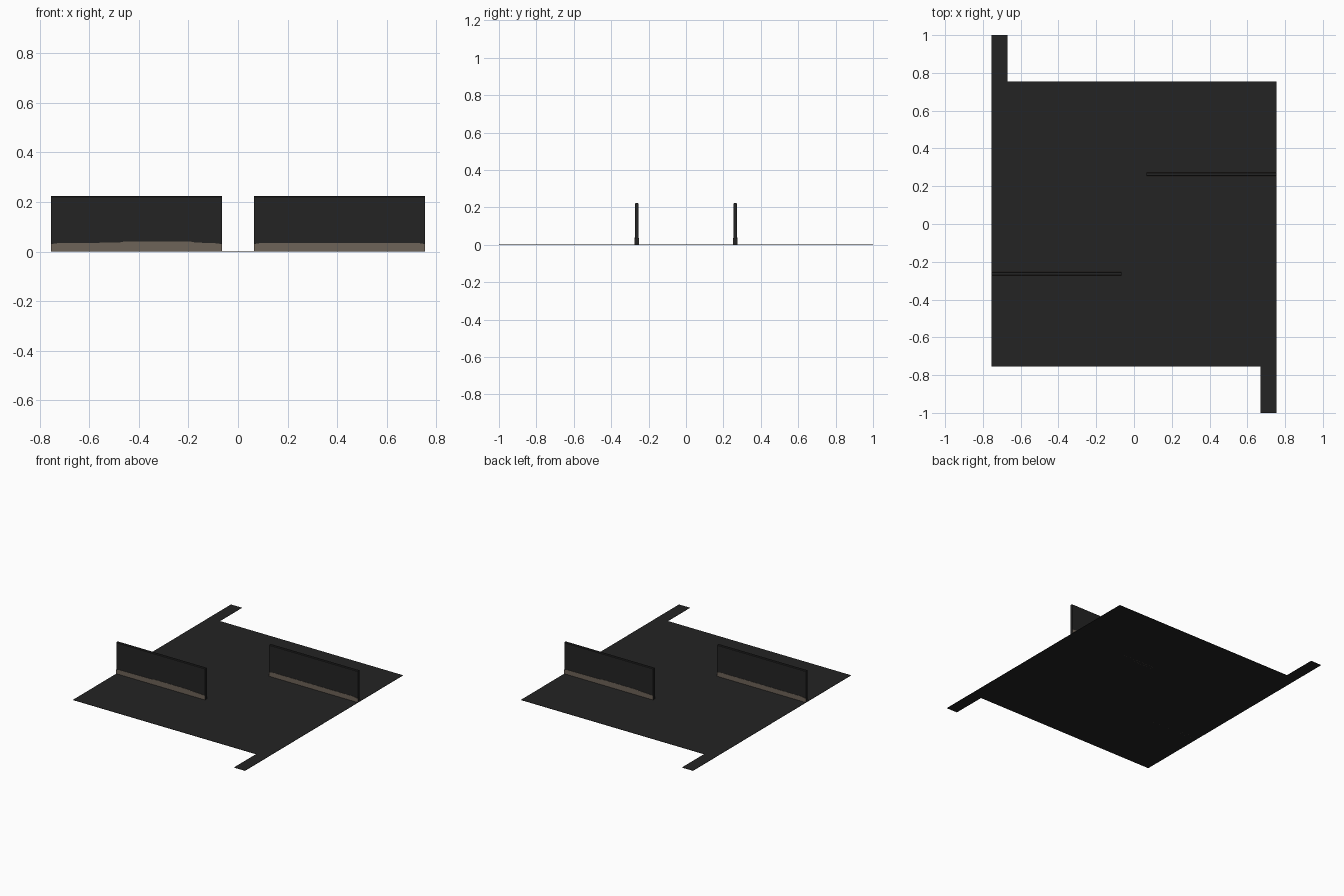
import bpy, bmesh
from mathutils import Matrix
from math import pi

if "Cube" in bpy.data.objects:
    bpy.data.objects.remove(bpy.data.objects["Cube"])


def material(name, rgb):
    m = bpy.data.materials.new(name)
    m.diffuse_color = (*rgb, 1)
    m.use_nodes = True
    m.node_tree.nodes["Principled BSDF"].inputs["Base Color"].default_value = m.diffuse_color
    return m


DARK = material("charcoal", (0.017, 0.017, 0.017))
DUST = material("dusty brown", (0.155, 0.125, 0.098))


def finish(name, bm, mat):
    bmesh.ops.recalc_face_normals(bm, faces=bm.faces)
    me = bpy.data.meshes.new(name)
    bm.to_mesh(me)
    bm.free()
    me.materials.append(mat)
    ob = bpy.data.objects.new(name, me)
    bpy.context.collection.objects.link(ob)
    return ob


def prism(name, points, offset, mat, turn=False):
    """Extrude a 3D outline, optionally turned half way around z."""
    bm = bmesh.new()
    face = bm.faces.new([bm.verts.new(p) for p in points])
    ext = bmesh.ops.extrude_face_region(bm, geom=[face])
    verts = [v for v in ext["geom"] if isinstance(v, bmesh.types.BMVert)]
    bmesh.ops.translate(bm, vec=offset, verts=verts)
    if turn:
        bm.transform(Matrix.Rotation(pi, 4, "Z"))
    return finish(name, bm, mat)


# Thin floor with a tab at two opposite corners
E, T = 0.755, 0.67
half = [(E, E), (-T, E), (-T, 1), (-E, 1)]
outline = half + [(-x, -y) for x, y in half]
prism("floor", [(x, y, 0) for x, y in outline], (0, 0, 0.002), DARK)

# Two upright walls with dusty strips along the foot of both sides
X0, X1, Y0, Y1, H = -E, -0.065, -0.273, -0.254, 0.223
for label, turn in (("front", False), ("back", True)):
    wall = prism(label + "_wall",
                 [(X0, Y0, 0), (X0, Y1, 0), (X0, Y1, H - 0.004), (X0, Y1 - 0.004, H),
                  (X0, Y0 + 0.004, H), (X0, Y0, H - 0.004)],
                 (X1 - X0, 0, 0), DARK, turn)
    outer = [(X0, 0), (X1, 0), (X1, 0.03), (X1 - 0.03, 0.034), (-0.17, 0.036), (-0.19, 0.04),
             (-0.46, 0.04), (-0.48, 0.036), (X0 + 0.03, 0.034), (X0, 0.03)]
    inner = [(X0, 0), (X1, 0), (X1, 0.03), (X1 - 0.03, 0.035), (X0 + 0.03, 0.035), (X0, 0.03)]
    prism(label + "_outer_strip", [(x, Y0, z) for x, z in outer], (0, -0.0015, 0), DUST, turn)
    prism(label + "_inner_strip", [(x, Y1, z) for x, z in inner], (0, 0.0015, 0), DUST, turn)
